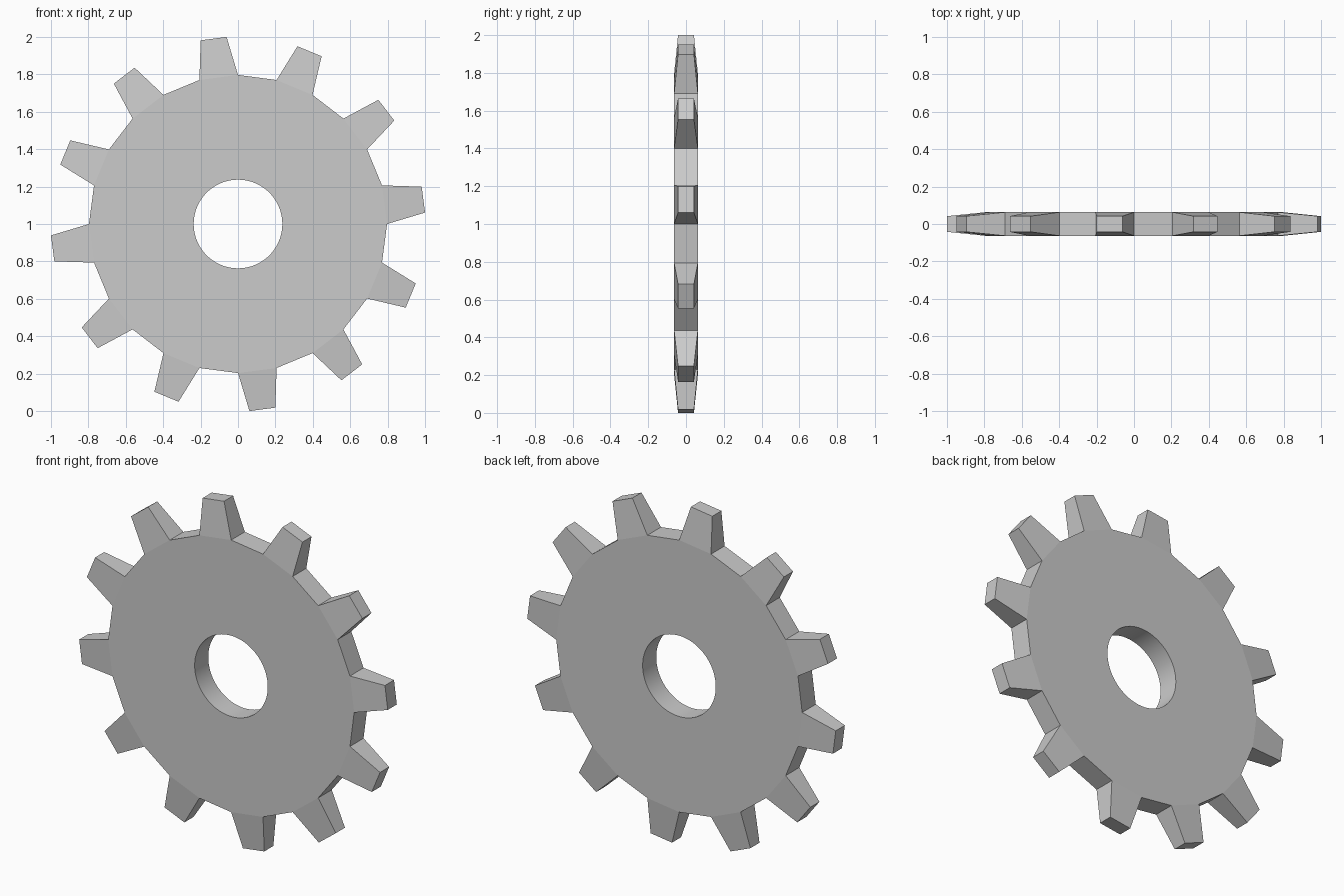
import bpy, bmesh
from math import radians, sin, cos

if "Cube" in bpy.data.objects:
    bpy.data.objects.remove(bpy.data.objects["Cube"])

TEETH = 12
SECTORS = TEETH * 2          # tooth and gap alternate
HOLE_PER = 3                 # hole segments per sector
HOLE_N = SECTORS * HOLE_PER
HOLE_R, ROOT_R, TIP_R = 0.237, 0.797, 1.002
BODY_Y, TIP_Y = 0.063, 0.042
TIP_HALF = 4.0               # half angle of a tooth tip, degrees

bm = bmesh.new()


def point(radius, degrees, y):
    a = radians(degrees)
    return bm.verts.new((radius * cos(a), y, 1 + radius * sin(a)))


def ring(radius, count, y):
    return [point(radius, 360 * i / count, y) for i in range(count)]


# Vertices of the front (-1) and back (+1) sides
hole = {s: ring(HOLE_R, HOLE_N, s * BODY_Y) for s in (-1, 1)}
root = {s: ring(ROOT_R, SECTORS, s * BODY_Y) for s in (-1, 1)}

# Hole wall
for i in range(HOLE_N):
    j = (i + 1) % HOLE_N
    bm.faces.new((hole[-1][i], hole[-1][j], hole[1][j], hole[1][i]))

step = 360 / SECTORS
for i in range(SECTORS):
    j = (i + 1) % SECTORS
    # Flat disc faces
    for s in (-1, 1):
        inner = [hole[s][(i * HOLE_PER + k) % HOLE_N] for k in range(HOLE_PER, -1, -1)]
        bm.faces.new([root[s][i], root[s][j]] + inner)
    a, b = root[-1][i], root[-1][j]
    c, d = root[1][j], root[1][i]
    if i % 2:
        # Gap floor
        bm.faces.new((a, b, c, d))
    else:
        # Tapered tooth
        mid = (i + 0.5) * step
        tip = [point(TIP_R, mid + t * TIP_HALF, s * TIP_Y)
               for t, s in ((-1, -1), (1, -1), (1, 1), (-1, 1))]
        base = (a, b, c, d)
        for k in range(4):
            n = (k + 1) % 4
            bm.faces.new((base[k], base[n], tip[n], tip[k]))
        bm.faces.new(tip)

bmesh.ops.recalc_face_normals(bm, faces=bm.faces)
mesh = bpy.data.meshes.new("gear_wheel")
bm.to_mesh(mesh)
bm.free()

gear = bpy.data.objects.new("gear_wheel", mesh)
bpy.context.collection.objects.link(gear)
bpy.context.view_layer.objects.active = gear
gear.select_set(True)
# Smooth bore only; the tooth bevels stay crisp
bpy.ops.object.shade_smooth_by_angle(angle=radians(5.5))
